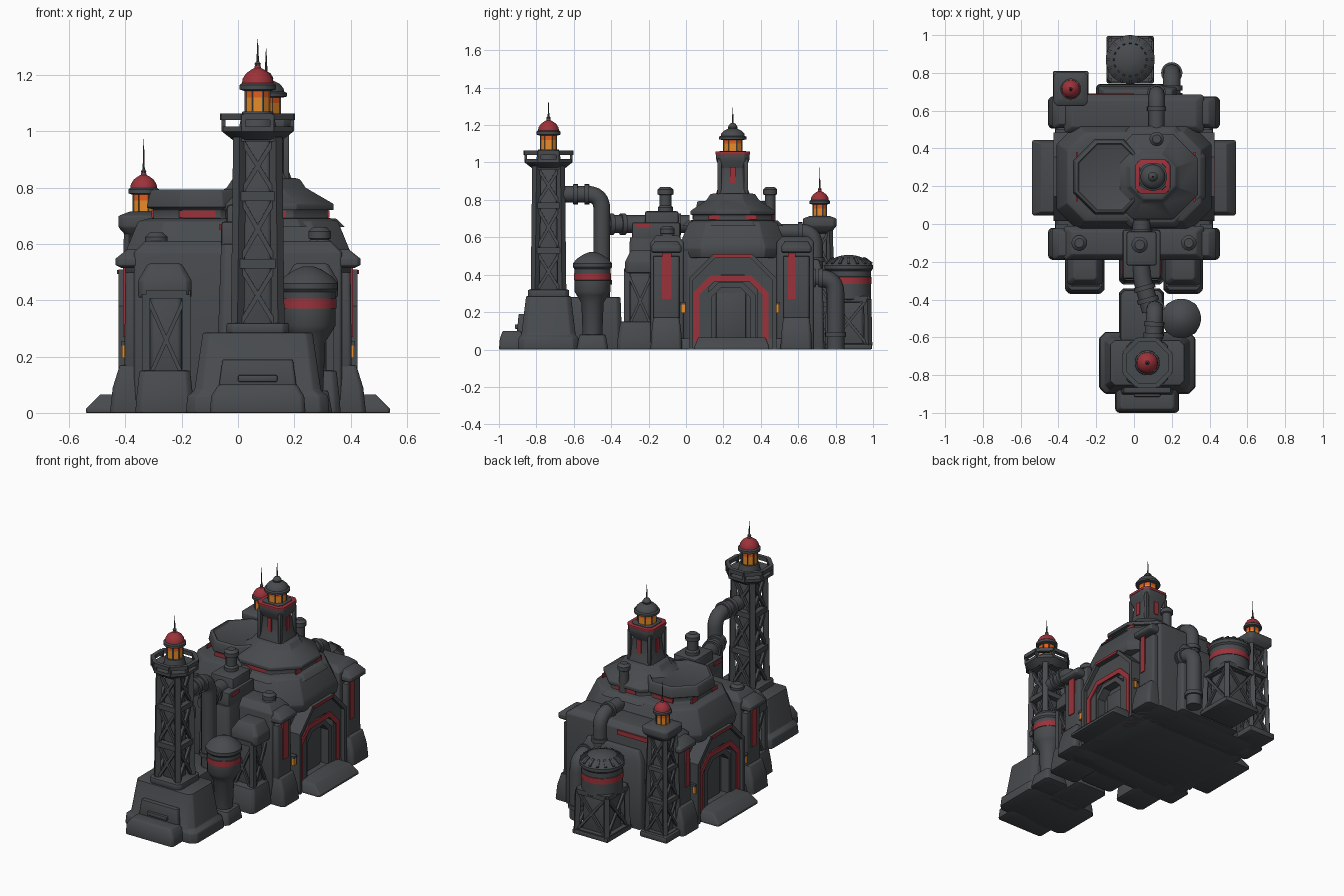
import bpy, bmesh, math
from mathutils import Vector, Matrix

if "Cube" in bpy.data.objects:
    bpy.data.objects.remove(bpy.data.objects["Cube"])


def material(name, rgb):
    m = bpy.data.materials.new(name)
    m.use_nodes = True
    m.diffuse_color = (*rgb, 1)
    m.node_tree.nodes["Principled BSDF"].inputs["Base Color"].default_value = (*rgb, 1)
    return m


GREY = material("dark grey metal", (.064, .069, .075))
RED = material("dull red paint", (.33, .032, .042))
AMBER = material("amber glass", (1, .33, .025))
EMBER = material("deep orange glass", (.78, .11, .012))


def finish(name, bm, mat=GREY, bevel=0, bands=()):
    """Turn a bmesh into an object; bands recolour side faces by height."""
    bmesh.ops.recalc_face_normals(bm, faces=bm.faces[:])
    me = bpy.data.meshes.new(name)
    me.materials.append(mat)
    for i, (lo, hi, m) in enumerate(bands, 1):
        me.materials.append(m)
        for f in bm.faces:
            if lo < f.calc_center_median().z < hi and abs(f.normal.z) < .8:
                f.material_index = i
    bm.to_mesh(me)
    bm.free()
    ob = bpy.data.objects.new(name, me)
    bpy.context.collection.objects.link(ob)
    if bevel:
        b = ob.modifiers.new("bevel", "BEVEL")
        b.width, b.segments, b.limit_method = bevel, 2, "ANGLE"
    return ob


def stack(name, bm, rings, **kw):
    """Skin a list of equal rings and cap both ends."""
    rings = [[bm.verts.new(p) for p in r] for r in rings]
    n = len(rings[0])
    for a, b in zip(rings, rings[1:]):
        for i in range(n):
            j = (i + 1) % n
            bm.faces.new((a[i], a[j], b[j], b[i]))
    bm.faces.new(rings[0])
    bm.faces.new(rings[-1])
    return finish(name, bm, **kw)


def loft(name, cx, cy, secs, ch=.2, bevel=.006, **kw):
    """Stack of chamfered rectangles given as (half x, half y, z)."""
    rings = []
    for hx, hy, z in secs:
        c = ch * min(hx, hy)
        corner = [(hx, hy - c), (hx - c, hy)]
        pts = corner + [(-x, y) for x, y in corner[::-1]]
        pts += [(-x, -y) for x, y in pts]
        rings.append([(cx + x, cy + y, z) for x, y in pts])
    return stack(name, bmesh.new(), rings, bevel=bevel, **kw)


def lathe(name, cx, cy, profile, n=24, **kw):
    angles = [math.tau * (i + .5) / n for i in range(n)]
    return stack(name, bmesh.new(), [[(cx + r * math.cos(a), cy + r * math.sin(a), z)
                 for a in angles] for r, z in profile], **kw)


def box(name, x, y, z, mat=GREY, bevel=0):
    bm = bmesh.new()
    bmesh.ops.create_cube(bm, size=1)
    for v in bm.verts:
        v.co = [(a + b) / 2 + c * (b - a) for c, (a, b) in zip(v.co, (x, y, z))]
    return finish(name, bm, mat, bevel)


def beam(bm, p, q, t):
    p, q = Vector(p), Vector(q)
    d = q - p
    m = Matrix.Translation((p + q) / 2) @ d.to_track_quat("Z", "Y").to_matrix().to_4x4()
    bmesh.ops.create_cube(bm, size=1, matrix=m @ Matrix.Diagonal((t, t, d.length, 1)))


def truss(name, cx, cy, h0, h1, levels, t):
    """Four legs, rails and crossed braces on each face, around a closed core."""
    bm = bmesh.new()

    def corner(i, z):
        h = h0 + (h1 - h0) * (z - levels[0]) / (levels[-1] - levels[0])
        sx, sy = ((1, 1), (-1, 1), (-1, -1), (1, -1))[i % 4]
        return cx + sx * h, cy + sy * h, z
    for i in range(4):
        beam(bm, corner(i, levels[0]), corner(i, levels[-1]), t)
        for z in levels:
            beam(bm, corner(i, z), corner(i + 1, z), t)
        for a, b in zip(levels, levels[1:]):
            beam(bm, corner(i, a), corner(i + 1, b), t * .5)
            beam(bm, corner(i + 1, a), corner(i, b), t * .5)
    finish(name, bm)
    c0, c1 = h0 - t * .6, h1 - t * .6
    loft(name + "_core", cx, cy, [(c0, c0, levels[0]), (c1, c1, levels[-1])])


def pipe(name, pts, r, bend=.08):
    """Round tube with filleted corners and flanges at its ends."""
    pts = [Vector(p) for p in pts]
    path = [pts[0]]
    for a, b, c in zip(pts, pts[1:], pts[2:]):
        s, e = b + (a - b).normalized() * bend, b + (c - b).normalized() * bend
        path += [s.lerp(b, k / 6).lerp(b.lerp(e, k / 6), k / 6) for k in range(7)]
    path.append(pts[-1])
    cu = bpy.data.curves.new(name, "CURVE")
    cu.dimensions, cu.bevel_depth, cu.bevel_resolution, cu.use_fill_caps = "3D", r, 4, True
    sp = cu.splines.new("POLY")
    sp.points.add(len(path) - 1)
    for p, v in zip(sp.points, path):
        p.co = (*v, 1)
    cu.materials.append(GREY)
    bpy.context.collection.objects.link(bpy.data.objects.new(name, cu))
    bm = bmesh.new()
    for a, b in ((pts[0], pts[1]), (pts[-1], pts[-2]), (pts[1], pts[0])):
        d = (b - a).normalized()
        m = Matrix.Translation(a + d * bend) @ d.to_track_quat("Z", "Y").to_matrix().to_4x4()
        bmesh.ops.create_cone(bm, cap_ends=True, segments=20, radius1=r * 1.2,
                              radius2=r * 1.2, depth=.025, matrix=m)
    finish(name + "_flanges", bm)


def arch(name, s, yc, w, h, c, t, x0, x1, mat=GREY):
    """Chamfered doorway frame facing sideways."""
    def outline(w, h, c):
        return [(-w, 0), (-w, h - c), (c - w, h), (w - c, h), (w, h - c), (w, 0)]
    loop = outline(w, h, c) + outline(w - t, h - t, c - .586 * t)[::-1]
    bm = bmesh.new()
    lo, hi = [[bm.verts.new((s * x, yc + y, z)) for y, z in loop] for x in (x0, x1)]
    for i in range(12):
        j = (i + 1) % 12
        bm.faces.new((lo[i], lo[j], hi[j], hi[i]))
    for i in range(5):
        for v in (lo, hi):
            bm.faces.new((v[i], v[i + 1], v[10 - i], v[11 - i]))
    finish(name, bm, mat)


def lantern(name, cx, cy, z, w, s, cap=RED, tip=.1):
    """Glazed lamp room with mullions, eave, dome and spire; w scales width, s height."""
    def at(*prof):
        return [(r * w, z + h * s) for r, h in prof]
    lathe(name + "_glass", cx, cy, at((.047, 0), (.047, .055), (.047, .09)), 8,
          mat=AMBER, bands=[(z + .055 * s, z + .09 * s, EMBER)])
    bm = bmesh.new()
    for i in range(8):
        a = math.tau * (i + .5) / 8
        x, y = cx + .047 * w * math.cos(a), cy + .047 * w * math.sin(a)
        beam(bm, (x, y, z), (x, y, z + .09 * s), .006 * s)
    finish(name + "_mullions", bm)
    lathe(name + "_eave", cx, cy, at((.05, .08), (.065, .085), (.065, .102), (.055, .11)))
    lathe(name + "_dome", cx, cy, at((.057, .105), (.054, .125), (.042, .145), (.022, .16),
                                     (.012, .165), (.01, .175)), mat=cap)
    lathe(name + "_spire", cx, cy, at((.01, .17), (.012, .182), (.005, .19)) +
          [(.001, z + .18 * s + tip)], 8)


def gallery(name, cx, cy, z, r):
    """Octagonal lookout deck with a railing."""
    lathe(name + "_deck", cx, cy, [(r * .7, z - .03), (r, z), (r, z + .018)], 8)
    bm = bmesh.new()
    p = [(cx + r * .95 * math.cos(math.tau * (i + .5) / 8),
          cy + r * .95 * math.sin(math.tau * (i + .5) / 8)) for i in range(9)]
    for a, b in zip(p, p[1:]):
        beam(bm, (*a, z), (*a, z + .06), .014)
        beam(bm, (*a, z + .052), (*b, z + .052), .024)
    finish(name + "_rail", bm)


# Front watchtower on its plinth
loft("tower_plinth", .07, -.735, [(.255, .165, 0), (.25, .16, .06), (.225, .145, .08), (.195, .12, .285)])
loft("plinth_collar", .07, -.735, [(.11, .11, .28), (.11, .11, .32)])
loft("front_step", .07, -.93, [(.17, .07, 0), (.165, .065, .06), (.14, .05, .1)])
loft("plinth_hatch", .07, -.865, [(.14, .04, .08), (.125, .03, .19)])
box("hatch_lip", (.0, .14), (-.915, -.85), (.11, .135), bevel=.006)
truss("tower_frame", .07, -.735, .072, .064, [.3, .53, .77, .98], .033)
gallery("tower_gallery", .07, -.735, 1.0, .138)
lathe("lamp_base", .07, -.735, [(.07, 1.0), (.055, 1.07)])
lantern("tower_lantern", .07, -.735, 1.068, 1, .95, tip=.09)

# Link between tower and hall
loft("link_base", .04, -.49, [(.12, .15, 0), (.11, .14, .28)])
loft("link_column", .04, -.22, [(.12, .1, 0), (.11, .09, .3), (.1, .08, .6)])
pipe("tower_pipe", [(.1, -.67, .83), (.11, -.45, .83), (.11, -.45, .28)], .045)
pipe("link_pipe", [(.09, -.46, .67), (.04, -.28, .67), (.04, .02, .67)], .048, .06)
box("pipe_housing", (-.04, .12), (-.22, -.04), (.58, .74), bevel=.012)
box("housing_sill", (-.06, .14), (-.29, -.03), (.56, .68), bevel=.012)
for x in (-.068, .138):
    box("sill_red_strip", (x, x + .008), (-.27, -.19), (.652, .67), RED)

# Small front tank with red band
lathe("front_tank", .25, -.5, [(.05, 0), (.06, .25), (.085, .29), (.097, .31), (.097, .37), (.1, .371),
      (.1, .406), (.097, .407), (.097, .43), (.105, .44), (.105, .46), (.085, .485), (.05, .508), (.02, .52)],
      bands=[(.37, .407, RED)])
loft("front_tank_foot", .25, -.5, [(.085, .085, 0), (.07, .07, .08)])

# Hall body and its chamfered upper storey
loft("hall_core", 0, .25, [(.34, .3, 0), (.34, .3, .55)])
loft("hall_base", 0, .25, [(.42, .42, 0), (.4, .41, .06)])
loft("hall_shoulder", 0, .25, [(.40, .28, .49), (.41, .29, .54), (.40, .28, .57), (.355, .235, .68), (.32, .2, .69)], .4)
loft("front_wall", 0, -.1, [(.37, .09, 0), (.37, .09, .57), (.33, .06, .61)], .1)
loft("back_wall", .0, .585, [(.37, .1, 0), (.37, .1, .575), (.33, .07, .605)], .1)
loft("back_plate", .02, .68, [(.22, .06, 0), (.21, .05, .42), (.18, .03, .48)])
box("back_red_strip", (-.24, 0), (.684, .692), (.54, .568), RED)

# Round lamp-tower roof on one side, flat deck on the other
loft("round_roof", .1, .25, [(.28, .27, .66), (.25, .24, .69), (.22, .21, .692), (.22, .21, .722), (.24, .225, .72),
     (.24, .225, .742), (.14, .14, .8), (.12, .12, .83), (.1, .1, .835)], .586, .004)
loft("flat_roof", -.13, .25, [(.21, .23, .66), (.19, .2, .69), (.17, .18, .692), (.17, .18, .722),
     (.195, .2, .73), (.18, .19, .79), (.165, .175, .795), (.16, .17, .78)], .6, .004)
for s in (1, -1):
    yy = (.25 + s * .205, .25 + s * .214)
    box("roof_red_window", (.03, .17), yy, (.694, .719), RED)
    box("deck_red_window", (-.21, -.08), (.25 + s * .176, .25 + s * .185), (.694, .719), RED)
    for dy in (-.1, .1):
        xx = (.316, .325) if s > 0 else (-.307, -.298)
        box("side_red_window", xx, (.22 + dy, .28 + dy), (.694, .719), RED)

# Central lamp tower
loft("lamp_tower", .1, .25, [(.095, .095, .82), (.08, .08, .86), (.068, .068, .97), (.088, .088, 1.01),
     (.09, .09, 1.045)], .3, .003)
loft("lamp_tower_red_trim", .1, .25, [(.092, .092, 1.042), (.092, .092, 1.058)], .3, .002, mat=RED)
loft("lamp_tower_cap", .1, .25, [(.07, .07, 1.05), (.07, .07, 1.062)], .3, .002)
for sx in (1, -1):
    for sy in (1, -1):
        box("tower_rib", (.1 + sx * .06, .1 + sx * .082), (.25 + sy * .06, .25 + sy * .082), (.83, 1.02), bevel=.004)
    box("tower_red_panel_side", (.1 + sx * .074, .1 + sx * .081), (.235, .265), (.89, .975), RED)
    box("tower_red_panel_face", (.085, .115), (.25 + sx * .074, .25 + sx * .081), (.89, .975), RED)
lantern("central_lantern", .1, .25, 1.06, 1.15, .75, GREY, .1)
lathe("central_finial", .1, .25, [(.012, 1.165), (.024, 1.178), (.026, 1.19), (.016, 1.206), (.004, 1.212)], 16)

# Chimneys
for x, y, z0, z1, r in ((.03, -.11, .7, .87, .032), (.12, .45, .6, .87, .028), (.29, -.1, .55, .66, .03),
                        (-.29, -.1, .55, .64, .03)):
    lathe("chimney", x, y, [(r * 1.3, z0), (r * 1.3, z0 + .06), (r, z0 + .07), (r, z1 - .045),
                            (r * 1.35, z1 - .04), (r * 1.35, z1 - .015), (r * .8, z1)], 16)

# Both flanks: porch, ramp, piers, buttress
for s in (1, -1):
    def xs(a, b):
        return sorted((s * a, s * b))
    arch("porch_frame", s, .25, .23, .5, .13, .1, .32, .4)
    arch("porch_rim", s, .25, .235, .51, .13, .022, .32, .425)
    arch("porch_red_arch", s, .24, .2, .395, .09, .031, .398, .407, RED)
    arch("inner_frame", s, .24, .135, .36, .07, .03, .32, .395)
    box("door_leaf", xs(.33, .35), (.16, .32), (.05, .3), bevel=.006)
    box("porch_red_strip", xs(.42, .43), (.15, .35), (.493, .508), RED)
    loft("ramp", s * .44, .245, [(.1, .2, 0), (.1, .2, .015), (.05, .18, .065)], .08)
    for y, ys in ((-.105, (-.128, -.078)), (.59, (.545, .585))):
        loft("pier_foot", s * .38, y, [(.075, .085, 0), (.065, .08, .09), (.04, .07, .17)])
        loft("pier", s * .36, y, [(.045, .07, .1), (.04, .07, .5)])
        loft("pier_ledge", s * .375, y, [(.04, .07, .515), (.06, .082, .525), (.06, .082, .548), (.02, .06, .58)], bevel=.003)
        box("pier_red_strip", xs(.399, .408), ys, (.27, .515), RED)
    for y in (-.015, .485):
        box("wall_lamp", xs(.395, .412), (y - .012, y + .012), (.195, .24), AMBER)
        box("wall_lamp_cap", xs(.35, .415), (y - .016, y + .016), (.24, .255))
    loft("buttress_foot", s * .26, -.265, [(.105, .105, 0), (.1, .1, .06), (.09, .085, .15)])
    truss("buttress_frame", s * .255, -.245, .072, .072, [.1, .42], .028)
    loft("buttress_cap", s * .26, -.235, [(.095, .09, .41), (.095, .09, .47), (.06, .06, .53)])

# Rear pipes
pipe("roof_pipe", [(.12, .4, .63), (.12, .69, .63), (.12, .69, .4)], .042)
pipe("ground_pipe", [(.2, .6, .38), (.2, .8, .38), (.2, .8, 0)], .047)

# Rear water tank on a braced stand
box("stand_floor", (-.145, .105), (.745, .995), (0, .03), bevel=.008)
truss("tank_stand", -.02, .87, .105, .1, [.02, .27], .03)
lathe("rear_tank", -.02, .87, [(.1, .25), (.12, .27), (.12, .35), (.123, .351), (.123, .388), (.12, .389),
      (.12, .42), (.13, .43), (.13, .45), (.1, .48), (.05, .5), (.02, .505)], 32, bands=[(.35, .389, RED)])
ribs = bmesh.new()
for i in range(16):
    c, d = math.cos(math.tau * i / 16), math.sin(math.tau * i / 16)
    beam(ribs, (.125 * c - .02, .125 * d + .87, .458), (.085 * c - .02, .085 * d + .87, .488), .014)
finish("tank_ribs", ribs)

# Rear corner tower
box("corner_floor", (-.43, -.24), (.62, .81), (0, .04), bevel=.01)
truss("corner_frame", -.335, .715, .065, .052, [.03, .24, .44, .64], .026)
loft("corner_deck", -.335, .715, [(.055, .055, .62), (.09, .09, .66), (.09, .09, .7), (.05, .05, .715)])
lantern("corner_lantern", -.335, .715, .71, .85, .82, tip=.115)

# Smooth shading with sharp edges kept
bpy.ops.object.select_all(action="DESELECT")
for ob in bpy.context.collection.objects:
    if ob.type in {"MESH", "CURVE"}:
        ob.select_set(True)
        bpy.context.view_layer.objects.active = ob
bpy.ops.object.convert(target="MESH")
bpy.ops.object.shade_smooth_by_angle(angle=math.radians(35))
